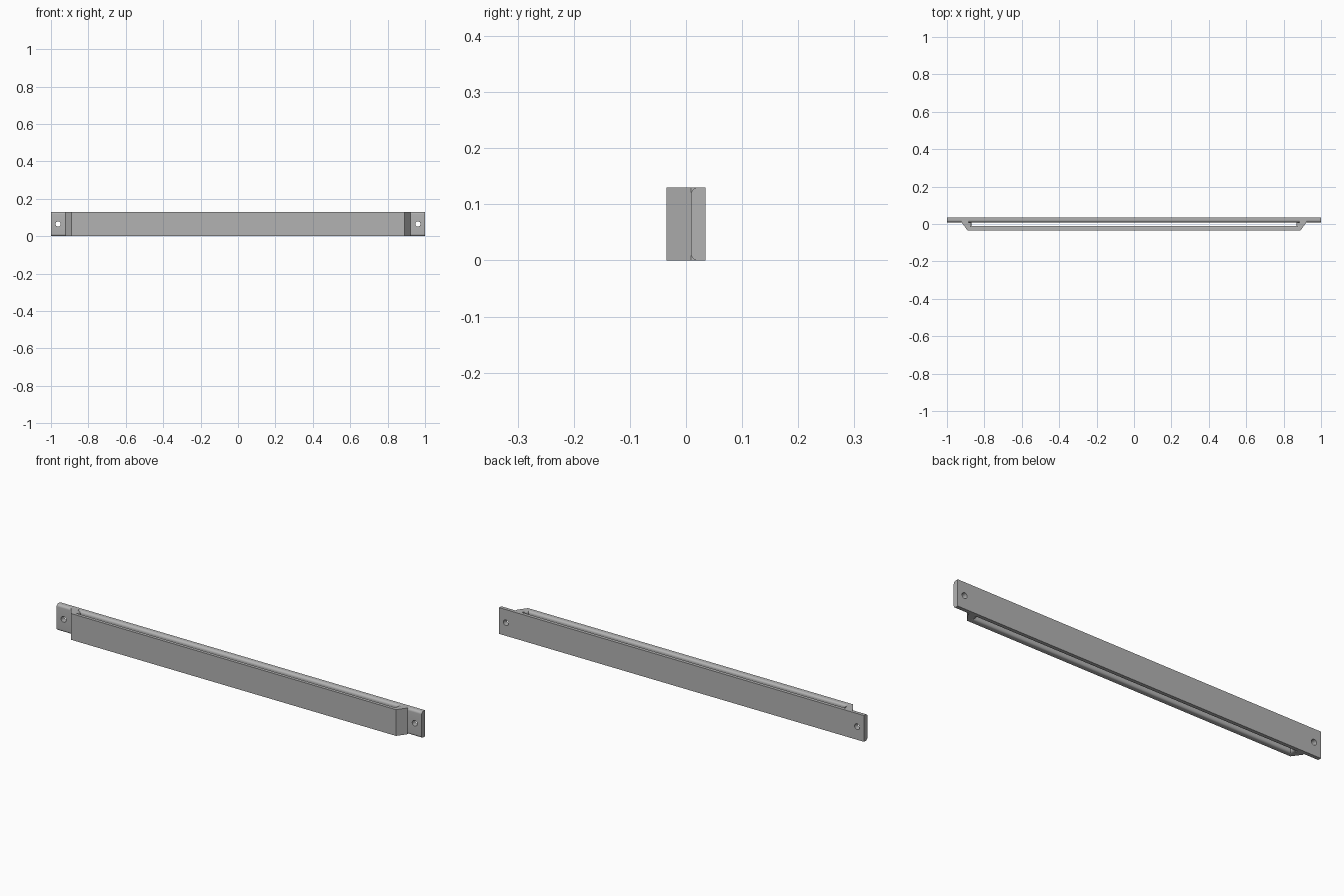
import bpy, bmesh, math

default = bpy.data.objects.get("Cube")
if default:
    bpy.data.objects.remove(default, do_unlink=True)

HEIGHT = 0.13
PLATE_FRONT, BACK, FRONT = 0.009, 0.035, -0.035
BAR_BACK = -0.01
ROUND = 0.012

grey = bpy.data.materials.new("metal grey")
grey.use_nodes = True
colour = (0.45, 0.45, 0.45, 1)
grey.diffuse_color = colour
grey.node_tree.nodes["Principled BSDF"].inputs["Base Color"].default_value = colour


def extrude_plan(name, plan, rounded, radius):
    """Extrude a plan outline upward and round the rim edges chosen by a test."""
    bm = bmesh.new()
    base = bm.faces.new([bm.verts.new((x, y, 0)) for x, y in plan])
    top = bmesh.ops.extrude_face_region(bm, geom=[base])["geom"]
    bmesh.ops.translate(bm, vec=(0, 0, HEIGHT),
                        verts=[v for v in top if isinstance(v, bmesh.types.BMVert)])
    bmesh.ops.recalc_face_normals(bm, faces=bm.faces)
    rims = [e for e in bm.edges
            if abs(e.verts[0].co.z - e.verts[1].co.z) < 1e-5
            and all(rounded(v.co) for v in e.verts)]
    bmesh.ops.bevel(bm, geom=rims, offset=radius, segments=8,
                    profile=0.5, affect='EDGES')
    mesh = bpy.data.meshes.new(name)
    bm.to_mesh(mesh)
    bm.free()
    mesh.materials.append(grey)
    obj = bpy.data.objects.new(name, mesh)
    bpy.context.collection.objects.link(obj)
    return obj


def activate(obj):
    bpy.ops.object.select_all(action='DESELECT')
    obj.select_set(True)
    bpy.context.view_layer.objects.active = obj


# Back plate with rounded front edges
plate = extrude_plan(
    "back_plate",
    [(-1, PLATE_FRONT), (1, PLATE_FRONT), (1, BACK), (-1, BACK)],
    lambda co: abs(co.y - PLATE_FRONT) < 1e-5, ROUND)

# Screw holes through both ends of the plate
for side in (-1, 1):
    bpy.ops.mesh.primitive_cylinder_add(
        vertices=32, radius=0.014, depth=0.2,
        location=(side * 0.962, 0, HEIGHT / 2), rotation=(math.pi / 2, 0, 0))
    cutter = bpy.context.object
    cutter.hide_render = True
    activate(plate)
    hole = plate.modifiers.new("screw_hole", 'BOOLEAN')
    hole.operation = 'DIFFERENCE'
    hole.solver = 'EXACT'
    hole.object = cutter
    bpy.ops.object.modifier_apply(modifier=hole.name)
    bpy.data.objects.remove(cutter, do_unlink=True)

# Grip bar with slanted ends, joined to the plate; its inner rim is rounded
half = [(0.89, FRONT), (0.922, PLATE_FRONT), (0.87, PLATE_FRONT), (0.87, BAR_BACK)]
grip = extrude_plan(
    "grip_bar",
    half + [(-x, y) for x, y in reversed(half)],
    lambda co: abs(abs(co.x) - 0.87) < 1e-5, ROUND)

# Stand-offs filling the space between the grip ends and the rounded plate edge
for name, side in (("left_foot", 1), ("right_foot", -1)):
    extrude_plan(
        name,
        [(side * 0.885, PLATE_FRONT), (side * 0.922, PLATE_FRONT),
         (side * 0.922, PLATE_FRONT + ROUND), (side * 0.885, PLATE_FRONT + ROUND)],
        lambda co: False, ROUND)

for obj in (plate, grip):
    activate(obj)
    bpy.ops.object.shade_smooth_by_angle(angle=math.radians(30))
